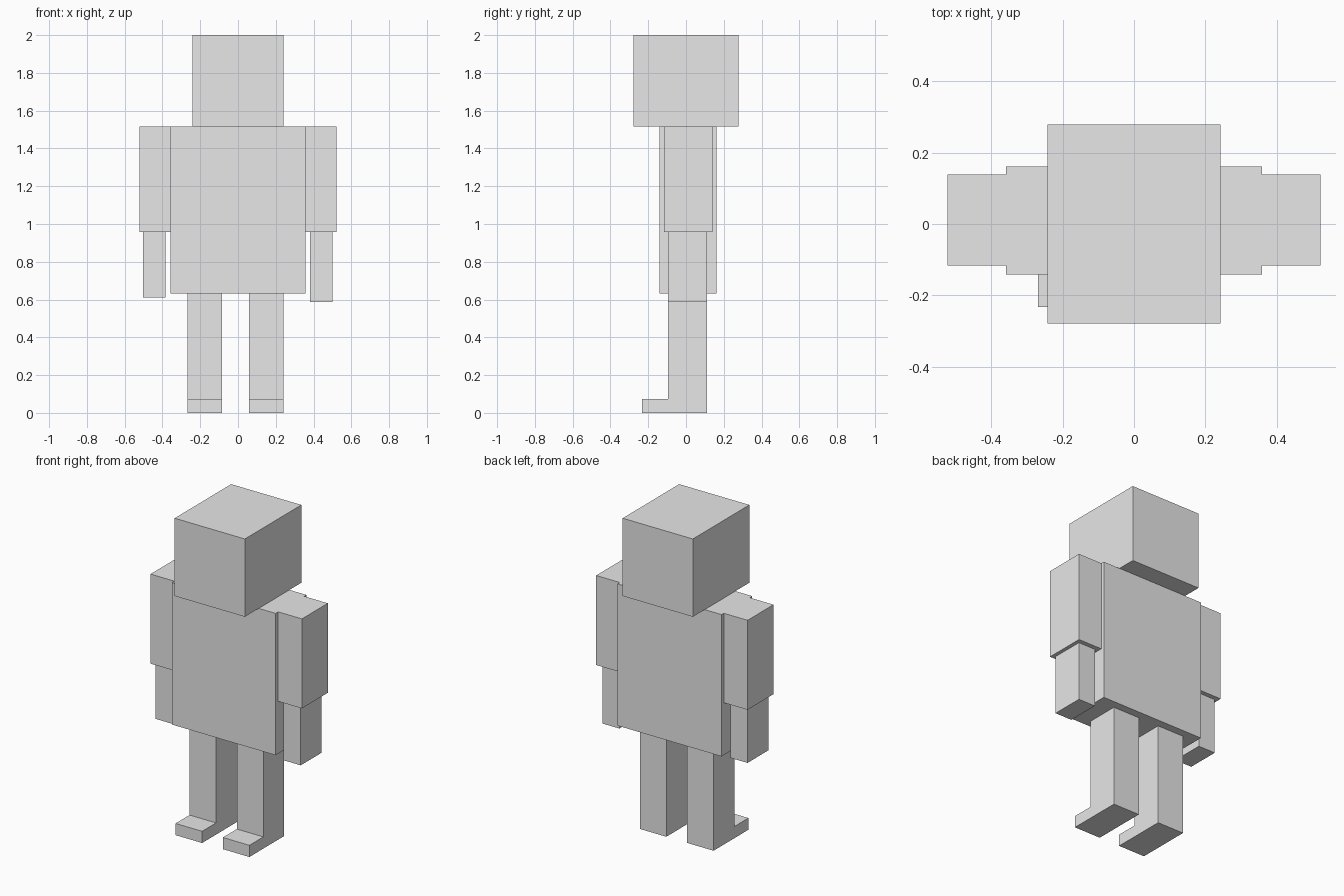
import bpy
import bmesh
from mathutils import Vector

cube = bpy.data.objects.get("Cube")
if cube:
    bpy.data.objects.remove(cube, do_unlink=True)

# One plain grey for the whole figure
GREY = (0.8, 0.8, 0.8, 1.0)
grey = bpy.data.materials.new("plain_grey")
grey.use_nodes = True
grey.diffuse_color = GREY
grey.node_tree.nodes["Principled BSDF"].inputs["Base Color"].default_value = GREY


def finish(name, bm):
    bmesh.ops.recalc_face_normals(bm, faces=bm.faces)
    mesh = bpy.data.meshes.new(name)
    bm.to_mesh(mesh)
    bm.free()
    mesh.materials.append(grey)
    obj = bpy.data.objects.new(name, mesh)
    bpy.context.collection.objects.link(obj)
    return obj


def box(name, x, y, z):
    """Box from (low, high) ranges on each axis."""
    bm = bmesh.new()
    bmesh.ops.create_cube(bm, size=1)
    lo, hi = Vector((x[0], y[0], z[0])), Vector((x[1], y[1], z[1]))
    bmesh.ops.scale(bm, vec=hi - lo, verts=bm.verts)
    bmesh.ops.translate(bm, vec=(lo + hi) / 2, verts=bm.verts)
    return finish(name, bm)


def extrude_profile(name, profile, x):
    """Side profile of (y, z) points extruded across x."""
    bm = bmesh.new()
    face = bm.faces.new([bm.verts.new((x[0], y, z)) for y, z in profile])
    out = bmesh.ops.extrude_face_region(bm, geom=[face])
    verts = [v for v in out["geom"] if isinstance(v, bmesh.types.BMVert)]
    bmesh.ops.translate(bm, vec=(x[1] - x[0], 0, 0), verts=verts)
    return finish(name, bm)


HIP, ELBOW, SHOULDER = 0.631, 0.957, 1.515

# Head and torso
box("head", (-0.242, 0.242), (-0.278, 0.278), (SHOULDER, 2.0))
box("torso", (-0.358, 0.358), (-0.141, 0.161), (HIP, SHOULDER))

# Arms: wide sleeves with thinner forearms, the right one slightly shorter
for side, sleeve, forearm, wrist in (
        ("left", (0.358, 0.522), (0.382, 0.499), 0.588),
        ("right", (-0.522, -0.358), (-0.502, -0.385), 0.61)):
    box(side + "_sleeve", sleeve, (-0.116, 0.139), (ELBOW, SHOULDER))
    box(side + "_forearm", forearm, (-0.095, 0.111), (wrist, ELBOW))

# Legs: L-shaped side profile with the foot pointing forward
leg = [(0.111, 0), (0.111, HIP), (-0.095, HIP),
       (-0.095, 0.073), (-0.232, 0.073), (-0.232, 0)]
extrude_profile("left_leg", leg, (0.058, 0.241))
extrude_profile("right_leg", leg, (-0.268, -0.085))
